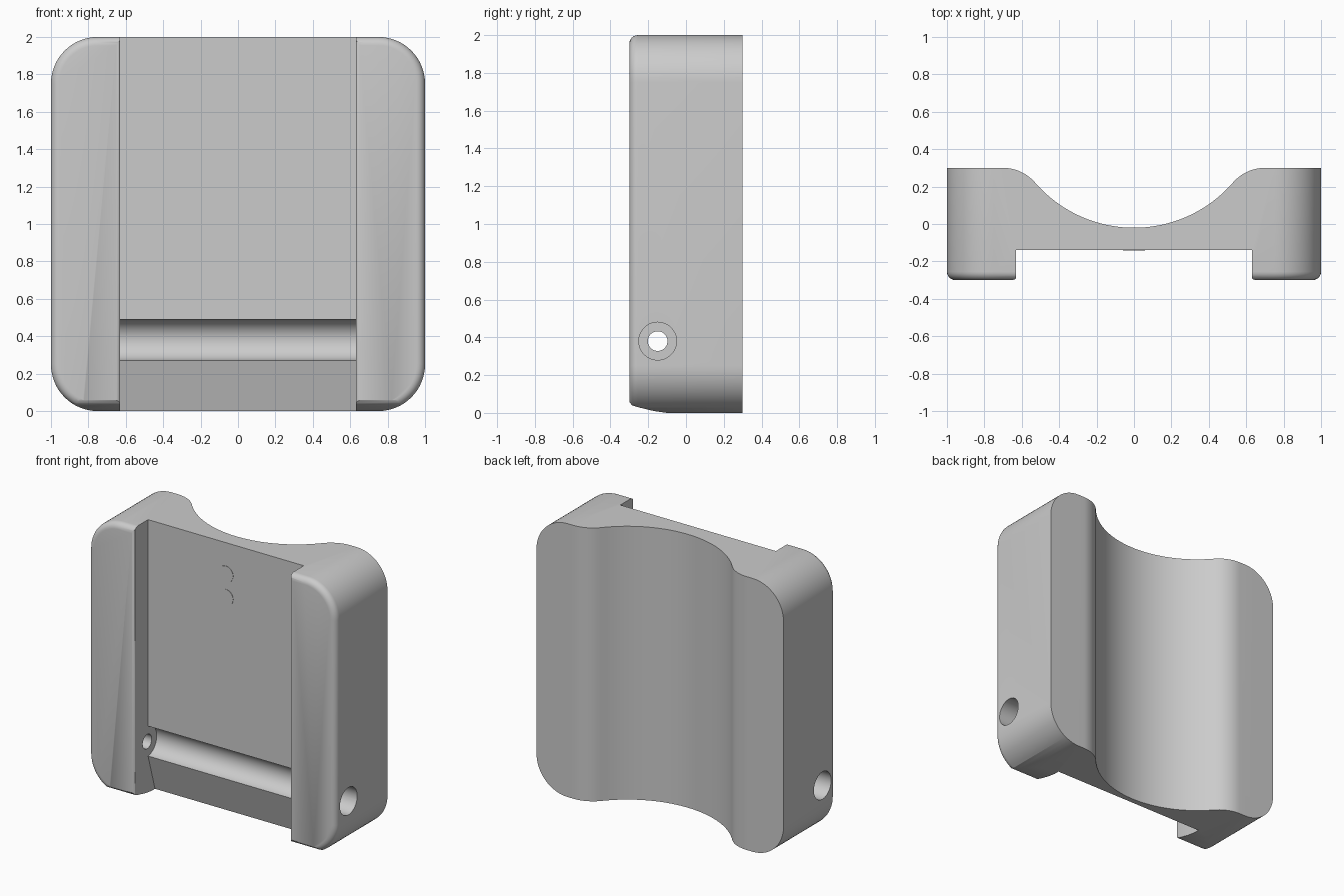
import bpy
import bmesh
from math import sin, cos, pi, asin, radians

cube = bpy.data.objects.get("Cube")
if cube:
    bpy.data.objects.remove(cube, do_unlink=True)

grey = bpy.data.materials.new("light_grey")
grey.use_nodes = True
grey.diffuse_color = (0.6, 0.6, 0.6, 1)
grey.node_tree.nodes["Principled BSDF"].inputs["Base Color"].default_value = (0.6, 0.6, 0.6, 1)


def arc(cx, cy, r, a0, a1, n):
    return [(cx + r * cos(a0 + (a1 - a0) * i / n), cy + r * sin(a0 + (a1 - a0) * i / n))
            for i in range(n + 1)]


def circle(cx, cy, r, n=48):
    return arc(cx, cy, r, 0, 2 * pi, n)[:-1]


def loft(name, rings):
    """Closed solid through rings of equal point count."""
    bm = bmesh.new()
    loops = [[bm.verts.new(p) for p in ring] for ring in rings]
    for a, b in zip(loops, loops[1:]):
        for i in range(len(a)):
            j = (i + 1) % len(a)
            bm.faces.new((a[i], a[j], b[j], b[i]))
    bm.faces.new(loops[0][::-1])
    bm.faces.new(loops[-1])
    bmesh.ops.recalc_face_normals(bm, faces=bm.faces)
    mesh = bpy.data.meshes.new(name)
    bm.to_mesh(mesh)
    bm.free()
    mesh.materials.append(grey)
    obj = bpy.data.objects.new(name, mesh)
    bpy.context.collection.objects.link(obj)
    return obj


def prism(name, pts, axis, lo, hi):
    """Extrude a 2D profile along x (y,z), y (x,z) or z (x,y)."""
    place = {"x": lambda p, t: (t, p[0], p[1]),
             "y": lambda p, t: (p[0], t, p[1]),
             "z": lambda p, t: (p[0], p[1], t)}[axis]
    return loft(name, [[place(p, t) for p in pts] for t in (lo, hi)])


def cut(target, cutter):
    cutter.hide_render = True
    mod = target.modifiers.new("cut", "BOOLEAN")
    mod.operation = "DIFFERENCE"
    mod.solver = "EXACT"
    mod.object = cutter
    bpy.ops.object.select_all(action="DESELECT")
    bpy.context.view_layer.objects.active = target
    target.select_set(True)
    bpy.ops.object.modifier_apply(modifier=mod.name)
    bpy.data.objects.remove(cutter, do_unlink=True)


# Rounded square block with a rounded front rim
def rounded_square(y, inset):
    c, r = 0.75, 0.25 - inset
    pts = []
    for k, (sx, sz) in enumerate([(1, 1), (-1, 1), (-1, -1), (1, -1)]):
        pts += arc(sx * c, 1 + sz * c, r, k * pi / 2, (k + 1) * pi / 2, 16)
    return [(x, y, z) for x, z in pts]


rim = 0.045
rings = [rounded_square(0.3, 0)]
for i in range(7):
    a = i / 6 * pi / 2
    rings.append(rounded_square(-0.3 + rim - rim * sin(a), rim - rim * cos(a)))
body = loft("body", rings)

# Concave back saddle: a large arc blending into a fillet on each side
R, fillet, cx, cy = 0.7, 0.2256, 0.7, 0.68
tangent = asin(cx / (R + fillet))
half = arc(cx, 0.3 - fillet, fillet, pi / 2, pi / 2 + tangent, 10)
bowl = arc(0, cy, R, -pi / 2 + tangent, -pi / 2 - tangent, 40)
saddle = half + bowl[1:-1] + [(-x, y) for x, y in reversed(half)]
saddle += [(-cx, 0.5), (cx, 0.5)]
cut(body, prism("saddle_cutter", saddle, "z", -0.1, 2.1))

# Front channel with pin groove and a sloping lower floor
floor = -0.14
channel = [(-0.4, 2.1), (floor, 2.1)]
channel += arc(-0.15, 0.38, 0.11, pi / 2 - 0.09, -pi / 2 + 0.09, 24)
channel += [(-0.06, 0), (-0.04, -0.1), (-0.4, -0.1)]
cut(body, prism("channel_cutter", channel, "x", -0.63, 0.63))

# Softened inner edges of the two rails
for s in (-1, 1):
    edge = [(0.62, -0.31), (0.655, -0.31), (0.65, -0.3), (0.638, -0.296),
            (0.632, -0.29), (0.63, -0.28), (0.62, -0.28)]
    cut(body, prism("edge_cutter", [(s * x, y) for x, y in edge], "z", -0.1, 2.1))

# Tapered underside toward the front
under = [(-0.31, 0.075), (-0.298, 0.055), (-0.285, 0.04), (-0.25, 0.029),
         (-0.17, 0.01), (-0.1, 0), (-0.1, -0.1), (-0.31, -0.1)]
cut(body, prism("underside_cutter", under, "x", -1.1, 1.1))

# Pin hole through both rails, with a counterbore on each outer side
cut(body, prism("pin_hole_cutter", circle(-0.15, 0.38, 0.052), "x", -1.2, 1.2))
for s in (-1, 1):
    cut(body, prism("counterbore_cutter", circle(-0.15, 0.38, 0.1), "x", s * 0.76, s * 1.2))

bpy.ops.object.shade_smooth_by_angle(angle=radians(30))

# Two thin round pads on the channel floor
for name, z in (("upper_pad", 1.77), ("lower_pad", 1.6)):
    prism(name, circle(0, z, 0.06, 32), "y", floor - 0.003, floor + 0.003)
